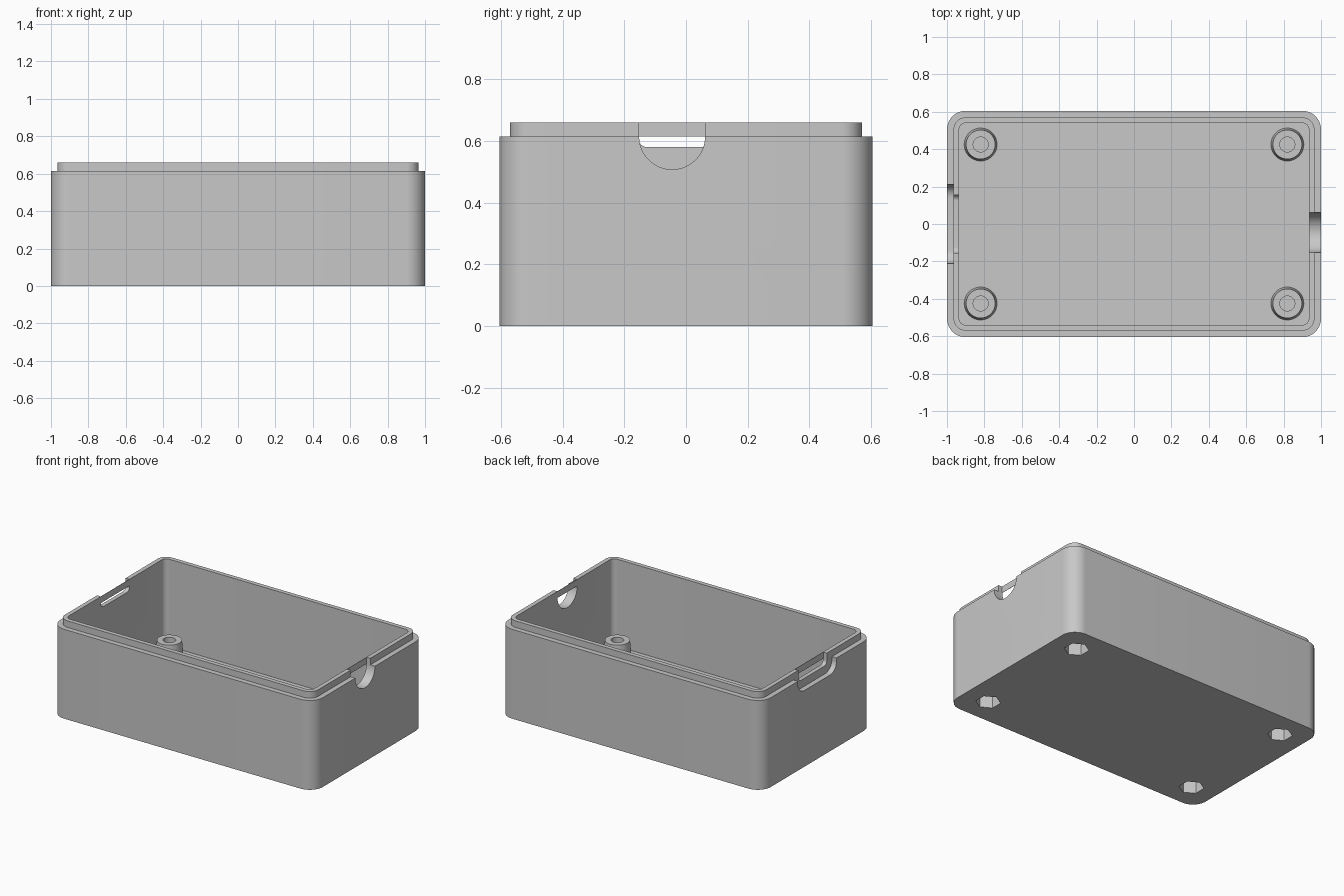
import bpy, bmesh, math
from mathutils import Vector

if "Cube" in bpy.data.objects:
    bpy.data.objects.remove(bpy.data.objects["Cube"])

grey = bpy.data.materials.new("plain_grey")
grey.use_nodes = True
colour = (0.58, 0.58, 0.58, 1)
grey.diffuse_color = colour
grey.node_tree.nodes["Principled BSDF"].inputs["Base Color"].default_value = colour

RIM, TOP, FLOOR = 0.615, 0.66, 0.06      # shoulder, lip top, inside floor
HALF_X, HALF_Y, RADIUS = 1.0, 0.605, 0.1


def finish(bm, name):
    bmesh.ops.recalc_face_normals(bm, faces=bm.faces)
    mesh = bpy.data.meshes.new(name)
    bm.to_mesh(mesh)
    bm.free()
    ob = bpy.data.objects.new(name, mesh)
    mesh.materials.append(grey)
    bpy.context.collection.objects.link(ob)
    return ob


def arc(cx, cy, r, start, end, n=12):
    return [(cx + r * math.cos(math.radians(start + (end - start) * i / n)),
             cy + r * math.sin(math.radians(start + (end - start) * i / n)))
            for i in range(n + 1)]


def rounded_rect(inset):
    r = RADIUS - inset
    x, y = HALF_X - RADIUS, HALF_Y - RADIUS
    corners = ((x, y), (-x, y), (-x, -y), (x, -y))
    return [p for k, (cx, cy) in enumerate(corners)
            for p in arc(cx, cy, r, 90 * k, 90 * k + 90)]


def loft(name, loops):
    """Closed solid through a list of equal point loops."""
    bm = bmesh.new()
    rings = [[bm.verts.new(p) for p in loop] for loop in loops]
    for a, b in zip(rings, rings[1:]):
        for i in range(len(a)):
            j = (i + 1) % len(a)
            bm.faces.new((a[i], a[j], b[j], b[i]))
    bm.faces.new(rings[0])
    bm.faces.new(rings[-1])
    return finish(bm, name)


def prism_x(name, outline, x0, x1):
    return loft(name, [[(x, y, z) for y, z in outline] for x in (x0, x1)])


def slot_outline(half, bottom, r):
    """Slot open at the top with rounded lower corners."""
    return ([(-half, 0.8)] + arc(r - half, bottom + r, r, 180, 270)
            + arc(half - r, bottom + r, r, 270, 360) + [(half, 0.8)])


def cut(ob, cutters):
    bpy.context.view_layer.objects.active = ob
    for c in cutters:
        mod = ob.modifiers.new("cut", 'BOOLEAN')
        mod.operation = 'DIFFERENCE'
        mod.solver = 'EXACT'
        mod.object = c
        bpy.ops.object.modifier_apply(modifier=mod.name)


def smooth(ob):
    bpy.ops.object.select_all(action='DESELECT')
    ob.select_set(True)
    bpy.context.view_layer.objects.active = ob
    bpy.ops.object.shade_smooth_by_angle(angle=math.radians(30))


# Box shell: outer wall, shoulder, thin lip, inner wall and floor
steps = ((0, 0), (0, RIM), (0.035, RIM), (0.035, TOP), (0.065, TOP), (0.065, FLOOR))
shell = loft("box_shell", [[(x, y, z) for x, y in rounded_rect(inset)]
                           for inset, z in steps])

# Cable notch on one end, stepped plug slot on the other
notch_y, notch_r = -0.045, 0.107
notch = ([(notch_y - notch_r, 0.8)] + arc(notch_y, RIM, notch_r, 180, 360, 32)
         + [(notch_y + notch_r, 0.8)])
wall_cutters = [
    prism_x("notch_cutter", notch, 0.9, 1.1),
    prism_x("slot_cutter", slot_outline(0.155, 0.58, 0.03), -1.1, -0.9),
    prism_x("recess_cutter", slot_outline(0.21, 0.525, 0.07), -1.1, -0.964),
]

# Screw posts with nut pockets below
posts, pockets = [], []
profile = ((0.088, FLOOR), (0.078, 0.17), (0.04, 0.17), (0.04, 0.12))
for sx in (-1, 1):
    for sy in (-1, 1):
        c = Vector((0.82 * sx, 0.425 * sy, 0))

        def ring(r, z, n, turn=0):
            return [c + Vector((r * math.cos(math.tau * i / n + turn),
                                r * math.sin(math.tau * i / n + turn), z))
                    for i in range(n)]

        posts.append(loft("screw_post", [ring(r, z, 40) for r, z in profile]))
        pockets.append(loft("nut_cutter", [ring(0.078, z, 6, math.pi / 6)
                                           for z in (-0.1, 0.1)]))

cut(shell, wall_cutters + pockets)
for post, pocket in zip(posts, pockets):
    cut(post, [pocket])
for c in wall_cutters + pockets:
    bpy.data.objects.remove(c)

# Thin webs left across both openings at lip height
for name, x, mid, half in (("notch_web", 0.936, notch_y, notch_r),
                           ("slot_web", -0.936, 0, 0.155)):
    outline = [(mid - half, RIM), (mid + half, RIM), (mid + half, TOP), (mid - half, TOP)]
    prism_x(name, outline, x - 0.001, x + 0.001)

for ob in [shell] + posts:
    smooth(ob)
